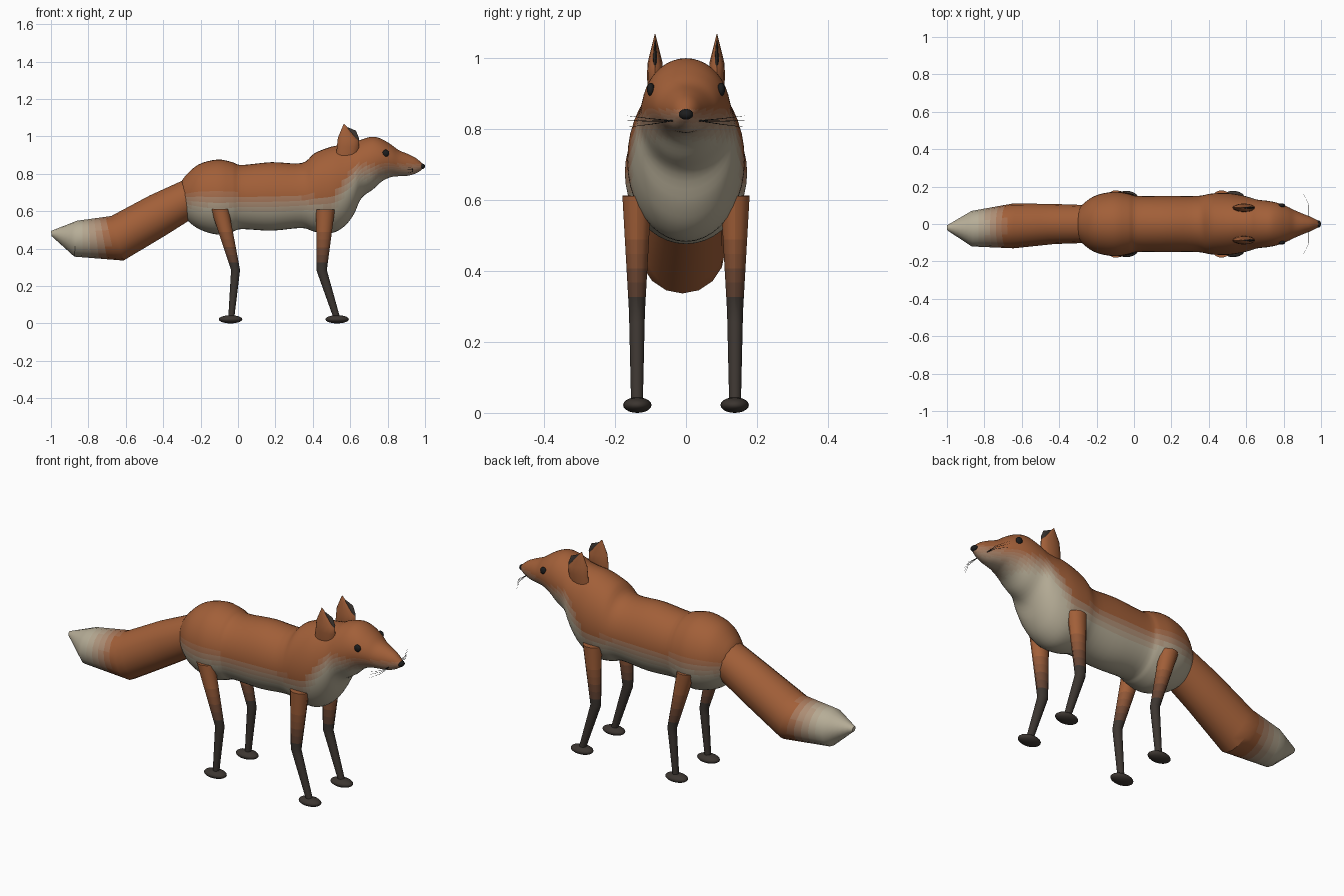
import bpy, bmesh, math
from mathutils import Vector

if "Cube" in bpy.data.objects:
    bpy.data.objects.remove(bpy.data.objects["Cube"])

COL = {"orange": (0.36, 0.115, 0.04), "cream": (0.47, 0.42, 0.31), "dark": (0.045, 0.036, 0.03),
       "black": (0.012, 0.012, 0.012)}


def clamp(t):
    return max(0.0, min(1.0, t))


def material(a, b="orange", t=0.0):
    k = round(clamp(t) * 8) / 8
    name = f"{a}_{b}_{k:.3f}"
    m = bpy.data.materials.get(name)
    if not m:
        m = bpy.data.materials.new(name)
        m.diffuse_color = [p + (q - p) * k for p, q in zip(COL[a], COL[b])] + [1]
        m.use_nodes = True
        m.node_tree.nodes["Principled BSDF"].inputs["Base Color"].default_value = m.diffuse_color
    return m


def finish(name, bm, paint, angle=30):
    # paint(centre) gives (colour, other colour, blend)
    bmesh.ops.recalc_face_normals(bm, faces=bm.faces)
    me = bpy.data.meshes.new(name)
    slots = {}
    for f in bm.faces:
        m = material(*paint(f.calc_center_median()))
        if m.name not in slots:
            slots[m.name] = len(slots)
            me.materials.append(m)
        f.material_index = slots[m.name]
    bm.to_mesh(me)
    bm.free()
    ob = bpy.data.objects.new(name, me)
    bpy.context.collection.objects.link(ob)
    bpy.ops.object.select_all(action='DESELECT')
    ob.select_set(True)
    bpy.context.view_layer.objects.active = ob
    bpy.ops.object.shade_smooth_by_angle(angle=math.radians(angle))
    return ob


def refine(rows, steps, smooth):
    out = []
    for i in range(len(rows) - 1):
        p0, p1, p2, p3 = (rows[max(0, min(len(rows) - 1, j))] for j in (i - 1, i, i + 1, i + 2))
        for s in range(steps):
            t = s / steps
            if smooth:
                out.append([0.5 * (2 * b + (c - a) * t + (2 * a - 5 * b + 4 * c - d) * t * t
                                   + (3 * b - a - 3 * c + d) * t ** 3)
                            for a, b, c, d in zip(p0, p1, p2, p3)])
            else:
                out.append([b + (c - b) * t for b, c in zip(p1, p2)])
    return out + [list(rows[-1])]


def loft(name, rings, sides, paint, angle=30):
    # each ring is (centre, half axis, other half axis)
    bm = bmesh.new()
    loops = []
    for c, u, v in rings:
        loops.append([bm.verts.new(Vector(c) + Vector(u) * math.cos(a) + Vector(v) * math.sin(a))
                      for a in (2 * math.pi * k / sides for k in range(sides))])
    for A, B in zip(loops, loops[1:]):
        for k in range(sides):
            n = (k + 1) % sides
            bm.faces.new((A[k], A[n], B[n], B[k]))
    bm.faces.new(loops[0])
    bm.faces.new(loops[-1])
    return finish(name, bm, paint, angle)


def ball(name, loc, size, colour, seg=20):
    bm = bmesh.new()
    bmesh.ops.create_uvsphere(bm, u_segments=seg, v_segments=seg // 2, radius=1)
    for v in bm.verts:
        v.co = Vector([p + c * s for p, c, s in zip(loc, v.co, size)])
    return finish(name, bm, lambda c: (colour,), 60)


# body, neck and head in one smooth skin: x, top z, bottom z, half width
BODY = [(-0.32, 0.685, 0.665, 0.01), (-0.307, 0.745, 0.605, 0.06), (-0.28, 0.79, 0.56, 0.10),
        (-0.21, 0.85, 0.505, 0.15), (-0.11, 0.876, 0.475, 0.172), (-0.03, 0.862, 0.49, 0.162),
        (0.02, 0.847, 0.504, 0.15), (0.18, 0.862, 0.496, 0.15), (0.34, 0.857, 0.51, 0.15),
        (0.41, 0.91, 0.49, 0.162), (0.50, 0.945, 0.483, 0.165), (0.57, 0.955, 0.52, 0.155),
        (0.62, 0.965, 0.585, 0.142), (0.66, 0.983, 0.67, 0.13), (0.72, 0.998, 0.715, 0.123),
        (0.77, 0.985, 0.76, 0.112), (0.82, 0.955, 0.783, 0.093), (0.86, 0.926, 0.787, 0.073),
        (0.91, 0.905, 0.79, 0.052), (0.95, 0.885, 0.802, 0.036), (0.98, 0.86, 0.82, 0.02),
        (0.99, 0.85, 0.83, 0.008)]


def body_paint(c):
    rise = clamp((c.x - 0.50) / 0.13)
    line = 0.64 + 0.17 * rise
    if c.x < 0:
        line += 0.01
    return "orange", "cream", (line + 0.05 - c.z) / 0.10


loft("body", [((x, 0, (t + b) / 2), (0, w, 0), (0, 0, (t - b) / 2))
              for x, t, b, w in refine(BODY, 4, True)], 40, body_paint, 70)

# bushy tail: centre x, y, z, half axis towards the top x, z, half width
TAIL = [(-0.22, 0, 0.69, -0.03, 0.095, 0.10), (-0.425, 0, 0.58, -0.045, 0.105, 0.107),
        (-0.645, -0.01, 0.455, -0.033, 0.119, 0.12), (-0.868, -0.025, 0.453, 0.007, 0.096, 0.095),
        (-0.998, -0.02, 0.48, -0.002, 0.014, 0.014)]
loft("tail", [((x, y, z), (0, w, 0), (tx, 0, tz)) for x, y, z, tx, tz, w in refine(TAIL, 6, False)],
     16, lambda c: ("orange", "cream", (-0.68 - c.x) / 0.15))

# legs: x, z, half depth, half width
FRONT = [(0.468, 0.61, 0.05, 0.042), (0.447, 0.285, 0.028, 0.023), (0.528, 0.03, 0.018, 0.017)]
HIND = [(-0.098, 0.612, 0.048, 0.042), (-0.013, 0.285, 0.024, 0.023), (-0.036, 0.03, 0.016, 0.017)]
for side, s in (("left", 1), ("right", -1)):
    for kind, rows, foot in (("front", FRONT, 0.53), ("hind", HIND, -0.04)):
        loft(f"{kind}_leg_{side}",
             [((x, s * 0.138, z), (a, 0, 0), (0, b, 0)) for x, z, a, b in refine(rows, 8, False)],
             14, lambda c: ("orange", "dark", (0.52 - c.z) / 0.22))
        ball(f"{kind}_paw_{side}", (foot, s * 0.137, 0.022), (0.063, 0.04, 0.022), "dark")

    # pointed ear with a dark inner fold
    EAR = [(0.580, 0.895, 0.055, 0.018, 0.0), (0.588, 0.945, 0.059, 0.023, 0.0),
           (0.590, 0.985, 0.056, 0.021, -0.008), (0.567, 1.066, 0.002, 0.001, 0.0)]
    loft(f"ear_{side}", [((x, s * 0.087, z), (a, 0, dz), (0, b, 0)) for x, z, a, b, dz in EAR],
         12, lambda c: ("orange",), 40)
    INNER = [(0.610, 0.95, 0.036, 0.008), (0.613, 0.99, 0.034, 0.007), (0.605, 1.03, 0.026, 0.004),
             (0.575, 1.052, 0.004, 0.001)]
    loft(f"inner_ear_{side}", [((x, s * 0.087, z), (a, 0, 0), (0, b, 0)) for x, z, a, b in INNER],
         10, lambda c: ("dark",), 40)

    ball(f"eye_{side}", (0.79, s * 0.099, 0.91), (0.018, 0.011, 0.019), "black")

    # whiskers
    for i, dz in enumerate((-0.018, 0.0, 0.014)):
        pts = [(0.935, 0.035, 0.822), (0.935, 0.10, 0.821 + dz * 0.5), (0.905, 0.165, 0.822 + dz)]
        loft(f"whisker_{side}_{i + 1}",
             [((x, s * y, z), (r, 0, 0), (0, 0, r))
              for (x, y, z), r in zip(pts, (0.0012, 0.001, 0.0004))], 5, lambda c: ("black",))

# nose
ball("nose", (0.984, 0, 0.84), (0.016, 0.02, 0.015), "black")
